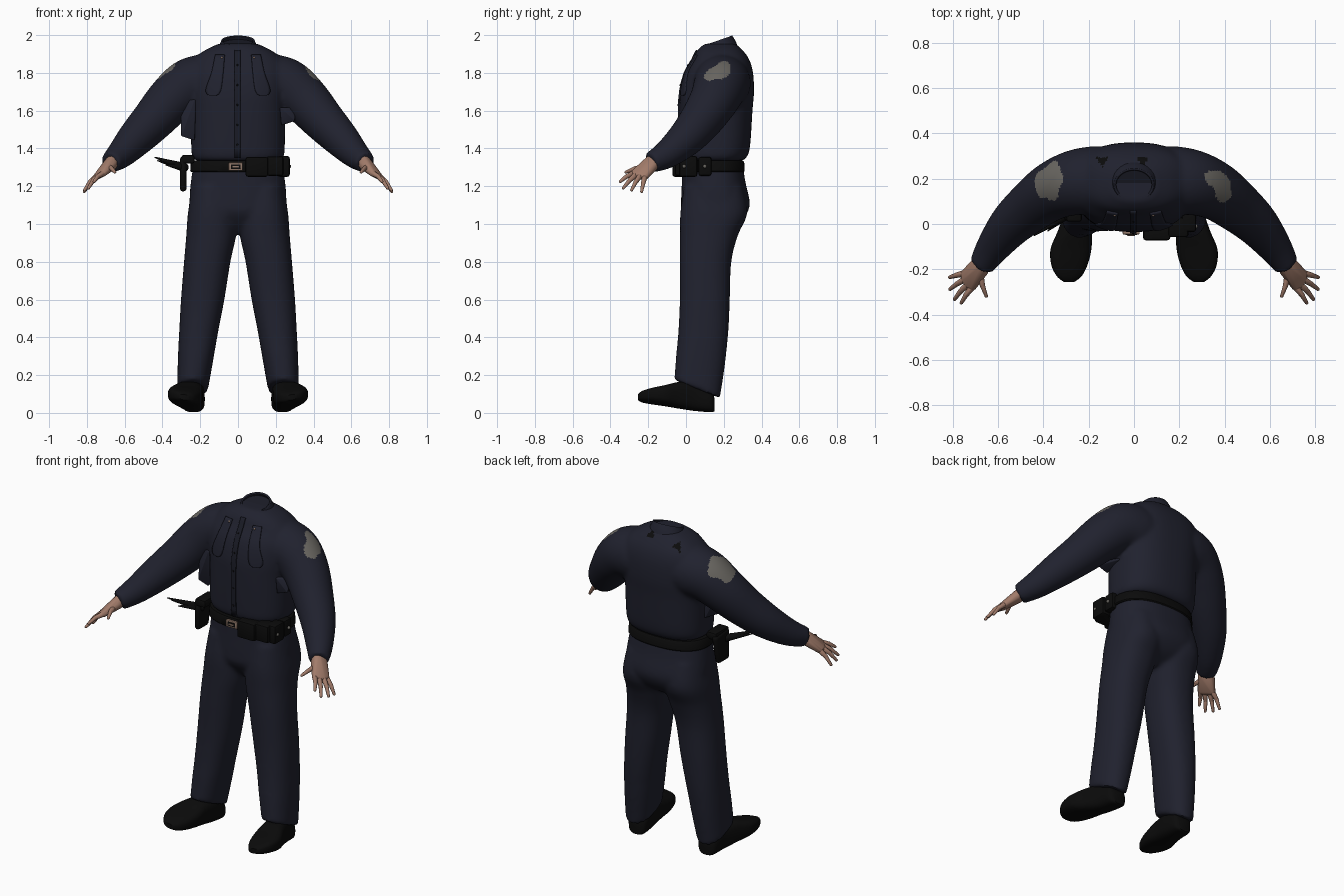
import bpy, bmesh, math
from mathutils import Vector

cube = bpy.data.objects.get("Cube")
if cube:
    bpy.data.objects.remove(cube)

def material(name, rgb):
    m = bpy.data.materials.new(name)
    m.use_nodes = True
    m.diffuse_color = (*rgb, 1)
    m.node_tree.nodes["Principled BSDF"].inputs["Base Color"].default_value = (*rgb, 1)
    return m

NAVY = material("navy_cloth", (.0145, .0155, .0275))
SHADE = material("dark_navy_trim", (.010, .011, .019))
BLACK = material("black_leather", (.0033, .0033, .0033))
SKIN = material("skin", (.36, .20, .145))
GREY = material("grey_patch", (.14, .132, .118))
METAL = material("buckle_metal", (.30, .20, .15))
SIDES = (("left", 1), ("right", -1))

def shade(ob):
    bpy.ops.object.select_all(action='DESELECT')
    ob.select_set(True)
    bpy.context.view_layer.objects.active = ob
    bpy.ops.object.shade_smooth_by_angle(angle=math.radians(40))

def finish(name, bm, *mats):
    bmesh.ops.recalc_face_normals(bm, faces=bm.faces[:])
    mesh = bpy.data.meshes.new(name)
    bm.to_mesh(mesh)
    bm.free()
    ob = bpy.data.objects.new(name, mesh)
    bpy.context.collection.objects.link(ob)
    for m in mats:
        mesh.materials.append(m)
    shade(ob)
    return ob

def smooth(rows, k=6):
    """Catmull-Rom interpolation of rows of numbers."""
    out = []
    for i in range(len(rows) - 1):
        a, b, c, d = (rows[min(max(j, 0), len(rows) - 1)] for j in range(i - 1, i + 3))
        for t in (s / k for s in range(k)):
            out.append([q + .5 * t * (r - p + t * (2 * p - 5 * q + 4 * r - w + t * (3 * (q - r) + w - p)))
                        for p, q, r, w in zip(a, b, c, d)])
    return out + [list(rows[-1])]

def loft(bm, rings, n=36, power=2, cap=True):
    """Skin rings given as (centre, u axis, v axis)."""
    loops = []
    for c, u, v in rings:
        arcs = [(math.cos(math.tau * i / n), math.sin(math.tau * i / n)) for i in range(n)]
        bent = [[math.copysign(abs(f) ** (2 / power), f) for f in arc] for arc in arcs]
        loops.append([bm.verts.new(c + u * x + v * y) for x, y in bent])
    for p, q in zip(loops, loops[1:]):
        for i in range(n):
            bm.faces.new((p[i], p[(i + 1) % n], q[(i + 1) % n], q[i]))
    if cap:
        bm.faces.new(loops[0])
        bm.faces.new(loops[-1])

def upright(rows):
    """Rows of height, centre x, half width, front y, back y."""
    return [(Vector((cx, (f + b) / 2, z)), Vector((w, 0, 0)), Vector((0, (b - f) / 2, 0)))
            for z, cx, w, f, b in rows]

def tube(rows):
    """Rows of x, y, z, radius."""
    pts, rings = [Vector(r[:3]) for r in rows], []
    for i, r in enumerate(rows):
        t = (pts[min(i + 1, len(pts) - 1)] - pts[max(i - 1, 0)]).normalized()
        u = t.cross(Vector((0, 0, 1))).normalized()
        rings.append((pts[i], u * r[3], t.cross(u) * r[3]))
    return rings

def hull(name, balls, mat):
    """Convex skin around balls given as (x, y, z, radius)."""
    bm = bmesh.new()
    for x, y, z, r in balls:
        for lat in (-1.4, -.8, -.27, .27, .8, 1.4):
            for a in (math.tau * i / 10 for i in range(10)):
                off = Vector((math.cos(a) * math.cos(lat), math.sin(a) * math.cos(lat), math.sin(lat)))
                bm.verts.new(Vector((x, y, z)) + off * r)
    bmesh.ops.convex_hull(bm, input=bm.verts[:])
    bmesh.ops.delete(bm, geom=[v for v in bm.verts if not v.link_faces], context='VERTS')
    return finish(name, bm, mat)

def blend(ob, voxel):
    m = ob.modifiers.new("fuse", 'REMESH')
    m.mode, m.voxel_size = 'VOXEL', voxel
    s = ob.modifiers.new("soften", 'SMOOTH')
    s.factor, s.iterations = .5, 8
    for name in ("fuse", "soften"):
        bpy.ops.object.modifier_apply(modifier=name)
    shade(ob)

def box(name, lo, hi, mat, bevel=.012):
    bm = bmesh.new()
    bmesh.ops.create_cube(bm, size=1)
    for v in bm.verts:
        v.co = [(a + b) / 2 + c * (b - a) for a, b, c in zip(lo, hi, v.co)]
    bmesh.ops.bevel(bm, geom=bm.edges[:], offset=bevel, segments=2, affect='EDGES', profile=.5)
    finish(name, bm, mat)

# Shirt: torso and sleeves fused together
TORSO = smooth([(1.335, 0, .225, -.015, .30), (1.36, 0, .243, -.03, .325), (1.42, 0, .248, -.034, .34),
                (1.6, 0, .25, -.035, .352), (1.7, 0, .258, -.03, .36), (1.8, 0, .262, -.005, .355),
                (1.87, 0, .235, .035, .335), (1.92, 0, .175, .06, .30), (1.955, 0, .10, .10, .26)])
ARM = [(.10, .19, 1.74, .15), (.19, .19, 1.745, .152), (.27, .18, 1.725, .143), (.36, .145, 1.65, .129),
       (.45, .08, 1.55, .114), (.54, .0, 1.455, .098), (.62, -.1, 1.37, .076), (.675, -.185, 1.325, .056)]
bm = bmesh.new()
loft(bm, upright(TORSO), 48, 2.5)
for _, s in SIDES:
    loft(bm, tube(smooth([(s * x, y, z, r) for x, y, z, r in ARM])))
shirt = finish("shirt", bm, NAVY, GREY, BLACK)
blend(shirt, .011)
for f in shirt.data.polygons:
    x, y, z = f.center
    # worn shoulder patches, the left one longer and further forward
    cx, cy, cz, long, wide = (.36, .165, 1.79, .095, .05) if x > 0 else (-.375, .195, 1.81, .085, .08)
    along, across = (y - cy + z - cz) * .7, (y - cy - z + cz) * .7
    ragged = 1 + .15 * math.sin(70 * y) + .15 * math.sin(85 * x)
    if ((x - cx) / .085) ** 2 + (along / long) ** 2 + (across / wide) ** 2 < ragged:
        f.material_index = 1
    # small dark tabs behind the collar
    elif z > 1.8 and .25 < y < .295 and min(abs(x + .14), abs(x - .04)) < (y - .25) * .6:
        f.material_index = 2

# Loose cloth hanging below the armpits
for (side, s), top, low in zip(SIDES, (1.61, 1.65), (1.55, 1.47)):
    hull(side + "_armpit_flap", [
        (s * .23, .05, top, .008), (s * .23, .17, top, .008), (s * .235, .05, low - .02, .006),
        (s * .295, .05, low, .006), (s * .295, .07, top, .008), (s * .25, .17, low, .006)], NAVY)

def front_y(x, z):
    a, b = next((p for p in zip(TORSO, TORSO[1:]) if z <= p[1][0]), TORSO[-2:])
    t = (z - a[0]) / (b[0] - a[0])
    w, f, k = (a[i] + t * (b[i] - a[i]) for i in (2, 3, 4))
    return (f + k) / 2 - (k - f) / 2 * max(0, 1 - abs(x / w) ** 2.5) ** .4

def panel(name, rows, mat):
    """Thin cloth piece on the chest from rows of height, left x, right x."""
    bm = bmesh.new()
    grid = [[bm.verts.new((x, front_y(x, z) - .003, z))
             for x in (a + (b - a) * i / 6 for i in range(7))] for z, a, b in smooth(rows, 4)]
    for p, q in zip(grid, grid[1:]):
        for i in range(6):
            bm.faces.new((p[i], p[i + 1], q[i + 1], q[i]))
    m = finish(name, bm, mat).modifiers.new("thickness", 'SOLIDIFY')
    m.thickness, m.offset = .009, 0

panel("button_placket", [(z, -.018, .012) for z in (1.35, 1.6, 1.8, 1.92)], SHADE)
for z in (1.42 + .105 * i for i in range(5)):
    hull("shirt_button", [(-.003, front_y(0, z) - .005, z, .006)], BLACK)
for side, s in SIDES:
    panel(side + "_chest_flap", [(z, s * a, s * b) for z, a, b in (
        (1.895, .07, .12), (1.8, .078, .14), (1.72, .088, .168), (1.69, .10, .165), (1.68, .115, .15))], NAVY)
    hull(side + "_chest_stud", [(s * .085, front_y(.085, 1.88) - .007, 1.88, .006)], METAL)

# Collar sloping down to the front, around a dark neck opening
def neck_ring(name, rows, mat, cap):
    bm = bmesh.new()
    loft(bm, upright(rows), 32, 2, cap)
    for v in bm.verts:
        v.co.z += (v.co.y - .18) * .35
    return finish(name, bm, mat)

collar = neck_ring("collar", smooth([(1.905, 0, .125, .065, .275), (1.94, 0, .102, .085, .262),
                                     (1.975, 0, .088, .10, .245)]), NAVY, False)
m = collar.modifiers.new("thickness", 'SOLIDIFY')
m.thickness, m.offset = .01, -1
neck_ring("neck_opening", [(1.92, 0, .09, .10, .25), (1.955, 0, .084, .105, .243)], SHADE, True)

# Trousers: hips and two legs fused together
HIPS = [(1.32, 0, .235, -.02, .30), (1.22, 0, .25, -.022, .315), (1.12, 0, .257, -.026, .337),
        (1.06, 0, .25, -.022, .325), (1.0, 0, .20, .015, .28), (.95, 0, .10, .06, .2)]
LEG = [(1.2, .13, .112, -.01, .30), (1.06, .135, .13, -.03, .325), (.94, .142, .132, -.032, .275),
       (.8, .163, .123, -.033, .24), (.6, .187, .115, -.033, .232), (.44, .207, .104, -.04, .225),
       (.3, .223, .095, -.052, .21), (.13, .241, .082, -.062, .18)]
bm = bmesh.new()
loft(bm, upright(smooth(HIPS)), 48, 2.4)
for _, s in SIDES:
    loft(bm, upright(smooth([(z, s * c, w, f, b) for z, c, w, f, b in LEG])), 36, 2.3)
for v in bm.verts:
    v.co.z -= (v.co.y - .05) * .4 * max(0, .35 - v.co.z) / .22
blend(finish("trousers", bm, NAVY), .012)

# Shoes: rows of y, centre x, half width, bottom, top
SHOE = [(.15, .235, .035, .008, .08), (.13, .236, .058, .004, .12), (.05, .243, .066, .01, .16),
        (-.03, .26, .076, .022, .165), (-.11, .278, .09, .036, .145), (-.18, .285, .08, .046, .128),
        (-.23, .286, .055, .055, .112), (-.255, .286, .024, .066, .095)]
for side, s in SIDES:
    bm = bmesh.new()
    loft(bm, [(Vector((s * c, y, (a + b) / 2)), Vector((w, 0, 0)), Vector((0, 0, (b - a) / 2)))
              for y, c, w, a, b in smooth(SHOE)], 32, 3)
    for v in bm.verts:
        v.co.z = max(0, v.co.z + (abs(v.co.x) - .27) * .1 * max(0, .05 - v.co.y) / .2)
    finish(side + "_shoe", bm, BLACK)

# Hands: palm, four fingers and a thumb
FINGERS = [((.713, -.278, 1.268), (.762, -.348, 1.225)), ((.733, -.265, 1.26), (.792, -.332, 1.19)),
           ((.746, -.243, 1.255), (.812, -.288, 1.18)), ((.748, -.218, 1.25), (.813, -.235, 1.172)),
           ((.678, -.225, 1.30), (.652, -.318, 1.275))]
for side, s in SIDES:
    hull(side + "_palm", [(s * .66, -.175, 1.345, .03), (s * .67, -.20, 1.315, .032), (s * .69, -.175, 1.31, .03)]
         + [(s * a[0], a[1], a[2], .017) for a, _ in FINGERS[:4]], SKIN)
    for i, (a, b) in enumerate(FINGERS):
        mid = (Vector(a) + Vector(b)) / 2 + Vector((.004, 0, .006))
        for p, q, r, t in ((a, mid, .0155, .012), (mid, b, .012, .008)):
            hull(side + ("_thumb" if i == 4 else "_finger"),
                 [(s * p[0], p[1], p[2], r), (s * q[0], q[1], q[2], t)], SKIN)

# Belt and buckle
bm = bmesh.new()
loft(bm, upright([(1.275, 0, .248, -.03, .306), (1.281, 0, .253, -.035, .311), (1.328, 0, .25, -.035, .308),
                  (1.335, 0, .245, -.03, .302)]), 48, 2.4)
finish("belt", bm, BLACK)
box("buckle_frame", (-.05, -.046, 1.282), (.025, -.03, 1.325), METAL, .004)
box("buckle_inset", (-.038, -.049, 1.291), (.013, -.042, 1.316), BLACK, .003)
box("buckle_prong", (-.03, -.052, 1.299), (.005, -.046, 1.308), METAL, .002)

# Pouches on the left hip, holster and spiked grip on the right
box("front_pouch", (.04, -.072, 1.25), (.16, .0, 1.355), BLACK)
box("corner_pouch", (.15, -.058, 1.255), (.24, .03, 1.358), BLACK)
box("side_pouch", (.21, -.035, 1.25), (.274, .06, 1.36), BLACK)
box("rear_pouch", (.21, .065, 1.255), (.27, .135, 1.355), BLACK)
for y in (-.01, .1):
    hull("pouch_stud", [(.272, y, 1.305, .01)], GREY)
hull("holster", [(-.29, y, z, .018) for y, z in ((.03, 1.19), (.10, 1.19), (.03, 1.34), (.13, 1.33))], BLACK)
box("holster_flap", (-.30, .01, 1.32), (-.23, .14, 1.365), BLACK)
for tip in ((-.44, -.05, 1.353), (-.425, -.03, 1.335), (-.38, -.03, 1.312)):
    hull("grip_spike", [(-.285, .05, 1.30, .024), (*tip, .003)], BLACK)
